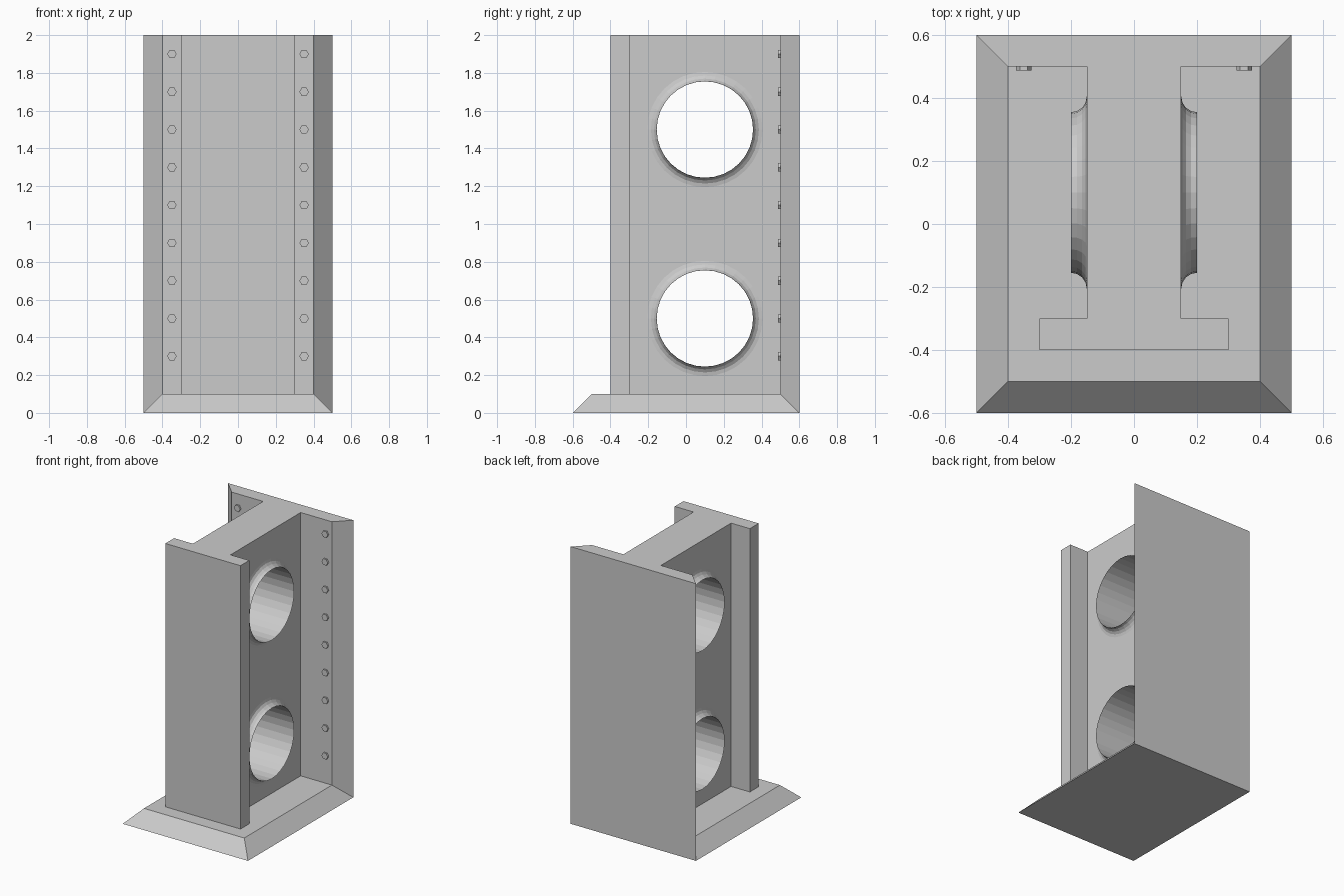
import bpy, bmesh
from math import sin, cos, pi
from mathutils import Vector

if "Cube" in bpy.data.objects:
    bpy.data.objects.remove(bpy.data.objects["Cube"])


def finish(bm, name):
    bmesh.ops.recalc_face_normals(bm, faces=bm.faces)
    mesh = bpy.data.meshes.new(name)
    bm.to_mesh(mesh)
    bm.free()
    obj = bpy.data.objects.new(name, mesh)
    bpy.context.collection.objects.link(obj)
    return obj


def sweep(name, sections, closed=False):
    """Skin equal-length closed loops into a solid (or a ring if closed)."""
    bm = bmesh.new()
    loops = [[bm.verts.new(p) for p in s] for s in sections]
    pairs = list(zip(loops, loops[1:]))
    if closed:
        pairs.append((loops[-1], loops[0]))
    else:
        bm.faces.new(loops[0])
        bm.faces.new(loops[-1])
    for a, b in pairs:
        for i in range(len(a)):
            j = (i + 1) % len(a)
            bm.faces.new((a[i], a[j], b[j], b[i]))
    return finish(bm, name)


def prism(name, outline, vec):
    return sweep(name, [outline, [Vector(p) + Vector(vec) for p in outline]])


def circle(x, r, z, n=32, y=0.1):
    return [(x, y + r * cos(2 * pi * i / n), z + r * sin(2 * pi * i / n)) for i in range(n)]


# Base and back plate: one bevelled section mitred at the corner
def plate_section(outer, inner):
    (yo, zo), (yi, zi) = outer, inner
    return [(-0.5, yo, zo), (0.5, yo, zo), (0.4, yi, zi), (-0.4, yi, zi)]


sweep("base_and_back_plate", [
    plate_section((-0.6, 0), (-0.5, 0.1)),
    plate_section((0.6, 0), (0.5, 0.1)),
    plate_section((0.6, 2), (0.5, 2))])

# Web with front flange
half = [(0.3, -0.4), (0.3, -0.3), (0.15, -0.3), (0.15, 0.5)]
tee = [(x, y, 0.1) for x, y in half] + [(-x, y, 0.1) for x, y in reversed(half)]
web = prism("web_and_front_flange", tee, (0, 0, 1.9))

# Two round openings, each lined with a flared collar
BORE, FLARE, STEPS = 0.255, 0.05, 4
side = []
for i in range(STEPS + 1):
    a = pi / 2 * i / STEPS
    side.append((0.2 - FLARE * sin(a), BORE + FLARE * (1 - cos(a))))
profile = side + [(-x, r) for x, r in reversed(side)]

for z in (0.5, 1.5):
    cutter = prism("hole_cutter", circle(-0.25, 0.28, z), (0.5, 0, 0))
    cutter.hide_render = True
    mod = web.modifiers.new("hole", 'BOOLEAN')
    mod.operation, mod.solver, mod.object = 'DIFFERENCE', 'EXACT', cutter
    bpy.context.view_layer.objects.active = web
    bpy.ops.object.modifier_apply(modifier=mod.name)
    bpy.data.objects.remove(cutter)
    sweep("hole_collar", [circle(x, r, z) for x, r in profile], closed=True)

# Hexagonal bolt heads along both edges of the back plate
for x in (-0.35, 0.35):
    for k in range(9):
        z = 0.3 + 0.2 * k
        hexagon = [(x + 0.025 * cos(pi * i / 3), 0.5, z + 0.025 * sin(pi * i / 3))
                   for i in range(6)]
        prism("bolt_head", hexagon, (0, -0.012, 0))
